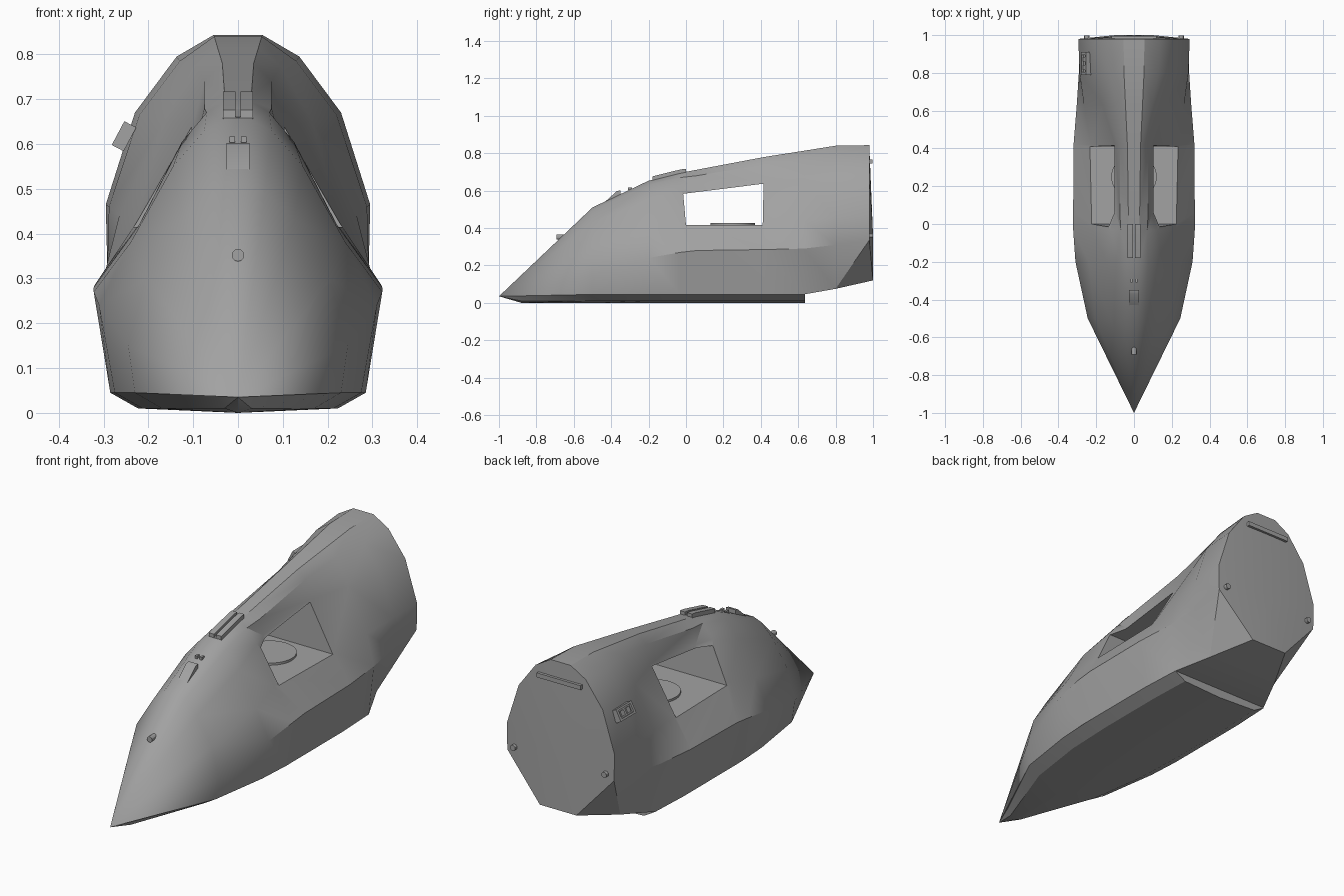
import bpy
import bmesh
from math import radians, pi
from mathutils import Vector, Matrix

old_cube = bpy.data.objects.get("Cube")
if old_cube:
    bpy.data.objects.remove(old_cube, do_unlink=True)

# Single flat hull paint
paint = bpy.data.materials.new("hull_grey")
paint.use_nodes = True
paint.diffuse_color = (0.36, 0.36, 0.36, 1)
paint.node_tree.nodes["Principled BSDF"].inputs["Base Color"].default_value = paint.diffuse_color


def finish(name, bm, angle=30):
    """Turn a bmesh into a painted, shaded object."""
    bmesh.ops.recalc_face_normals(bm, faces=bm.faces)
    mesh = bpy.data.meshes.new(name)
    bm.to_mesh(mesh)
    bm.free()
    mesh.materials.append(paint)
    obj = bpy.data.objects.new(name, mesh)
    bpy.context.collection.objects.link(obj)
    shade(obj, angle)
    return obj


def shade(obj, angle):
    bpy.ops.object.select_all(action="DESELECT")
    obj.select_set(True)
    bpy.context.view_layer.objects.active = obj
    bpy.ops.object.shade_smooth_by_angle(angle=radians(angle))


def loft(bm, tip, rings, end=None):
    """Skin closed rings from a pointed tip to a fan or flat end."""
    loops = [[bm.verts.new(p) for p in ring] for ring in rings]
    count = len(loops[0])
    nose = bm.verts.new(tip)
    tail = bm.verts.new(end) if end else None
    for i in range(count):
        j = (i + 1) % count
        bm.faces.new((nose, loops[0][i], loops[0][j]))
        for a, b in zip(loops, loops[1:]):
            bm.faces.new((a[i], b[i], b[j], a[j]))
        if tail:
            bm.faces.new((loops[-1][i], tail, loops[-1][j]))
    if not tail:
        bm.faces.new(loops[-1])


def mirrored(half):
    return half + [Vector((-p.x, p.y, p.z)) for p in reversed(half)]


def prism(name, outline, x0, x1):
    """Extrude a side outline (y, z) across x."""
    bm = bmesh.new()
    face = bm.faces.new([bm.verts.new((x0, y, z)) for y, z in outline])
    out = bmesh.ops.extrude_face_region(bm, geom=[face])
    moved = [v for v in out["geom"] if isinstance(v, bmesh.types.BMVert)]
    bmesh.ops.translate(bm, verts=moved, vec=(x1 - x0, 0, 0))
    return finish(name, bm)


def box(name, centre, size, turn=Matrix()):
    bm = bmesh.new()
    bmesh.ops.create_cube(bm, size=1)
    bm.transform(Matrix.Translation(centre) @ turn @ Matrix.Diagonal((*size, 1)))
    return finish(name, bm)


def cylinder(name, centre, radius, depth, turn=Matrix(), sides=12):
    bm = bmesh.new()
    bmesh.ops.create_cone(bm, cap_ends=True, segments=sides, radius1=radius,
                          radius2=radius, depth=depth)
    bm.transform(Matrix.Translation(centre) @ turn)
    return finish(name, bm)


# Hull sections: y, then base, ridge, waist, shoulder, upper and crown as (x, z)
sections = [
    (-.5, (.23, .045), (.245, .15), (.205, .3), (.125, .43), (.06, .495), (.02, .51)),
    (-.2, (.275, .045), (.31, .24), (.24, .38), (.145, .55), (.075, .63), (.03, .653)),
    (-.03, (.285, .045), (.322, .27), (.22, .42), (.125, .605), (.07, .67), (.03, .695)),
    (.06, (.285, .045), (.322, .28), (.222, .42), (.095, .605), (.075, .68), (.03, .712)),
    (.42, (.285, .045), (.32, .285), (.23, .42), (.1, .645), (.075, .74), (.035, .78)),
    (.63, (.275, .045), (.303, .29), (.265, .44), (.165, .65), (.095, .775), (.045, .813)),
    (.8, (.2, .075), (.292, .31), (.288, .46), (.22, .665), (.13, .785), (.053, .84)),
    (.98, (.1, .12), (.292, .335), (.295, .465), (.23, .67), (.137, .795), (.055, .843)),
]
rings = [mirrored([Vector((x, y, z)) for x, z in pts]) for y, *pts in sections]
# The lower lip of the stern reaches slightly further aft
rings[-1][0].y = rings[-1][-1].y = 1.0
bm = bmesh.new()
loft(bm, (0, -1, .035), rings, end=(0, 1, .36))
bmesh.ops.triangulate(bm, faces=[f for f in bm.faces if len(f.verts) > 3])
hull = finish("hull", bm)

# Open bay cut straight through the sides, leaving a roof spine
cutter = prism("bay_cutter", [(0, .415), (.41, .415), (.415, .637), (-.015, .583)], -.5, .5)
cutter.hide_render = True
cut = hull.modifiers.new("bay", "BOOLEAN")
cut.operation = "DIFFERENCE"
cut.solver = "EXACT"
cut.object = cutter
bpy.context.view_layer.objects.active = hull
bpy.ops.object.modifier_apply(modifier="bay")
bpy.data.objects.remove(cutter, do_unlink=True)
shade(hull, 50)

# Chamfered base slab: y, outer half width, inner half width
slab = [(-.88, .055, .03), (-.5, .23, .17), (-.2, .275, .213),
        (.06, .285, .223), (.42, .285, .223), (.635, .275, .215)]
bm = bmesh.new()
loft(bm, (0, -1, .035), [
    [Vector((0, y, 0))] + mirrored([Vector((inner, y, .01)), Vector((outer, y, .045))])
    for y, outer, inner in slab])
finish("base_slab", bm, 20)

# Round plate on the bay floor
cylinder("floor_disc", (0, .25, .42), .12, .012, sides=32)

# Twin rails on the spine
for side, name in ((-1, "right"), (1, "left")):
    prism(name + "_roof_rail", [(-.18, .645), (0, .69), (0, .717), (-.03, .713), (-.18, .676)],
          side * .006, side * .034)
prism("roof_rail_bed", [(-.18, .64), (0, .685), (0, .7), (-.18, .66)], -.02, .02)

# Nose wedge, sensor bits and knob
prism("nose_wedge", [(-.45, .525), (-.35, .57), (-.35, .602), (-.37, .597)], -.026, .026)
for x in (-.013, .013):
    box("nose_sensor", (x, -.3, .61), (.012, .02, .014))
cylinder("nose_knob", (0, -.672, .352), .014, .04, Matrix.Rotation(pi / 2, 4, "X"))

# Framed panel on the right flank near the stern
tilt = Matrix.Rotation(radians(-62), 4, "Y")
panel = Vector((-.25, .85, .615))
normal = tilt @ Vector((0, 0, 1))
box("panel_back", panel, (.06, .12, .02), tilt)
for s in (-1, 1):
    box("panel_frame_end", panel + Vector((0, s * .053, 0)) + normal * .012,
        (.06, .014, .016), tilt)
    box("panel_frame_edge", panel + tilt @ Vector((s * .025, 0, .012)),
        (.01, .12, .016), tilt)
    box("panel_button", panel + Vector((0, s * .022, 0)) + normal * .01,
        (.026, .026, .014), tilt)

# Stern handle rail and two knobs
box("stern_rail", (0, .986, .755), (.24, .02, .022))
for s in (-1, 1):
    cylinder("stern_knob", (s * .25, .988, .36), .014, .022, Matrix.Rotation(pi / 2, 4, "X"))
